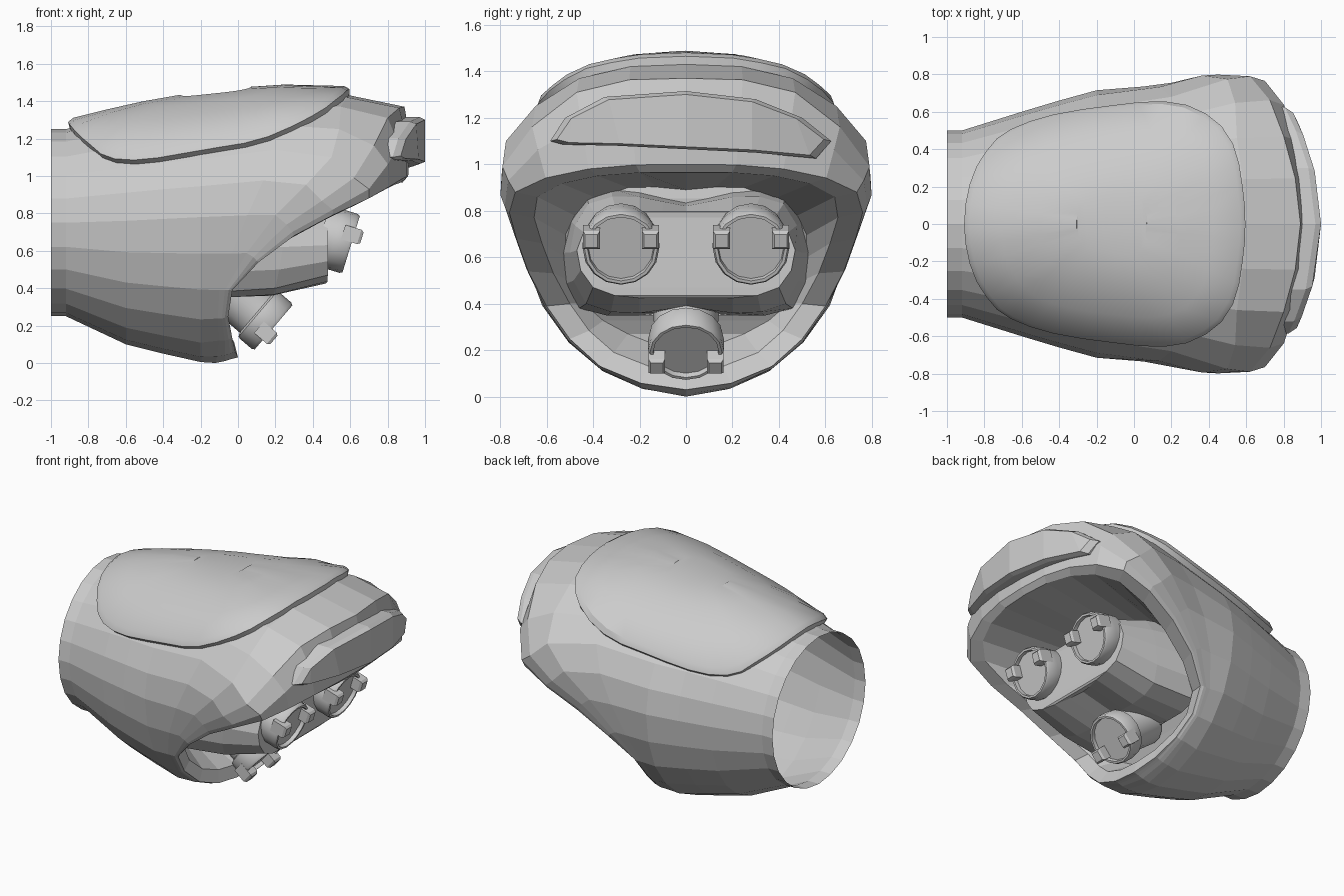
import bpy, bmesh, math
from mathutils import Vector
from mathutils.bvhtree import BVHTree

if "Cube" in bpy.data.objects:
    bpy.data.objects.remove(bpy.data.objects["Cube"])


def ring(half, steps=2):
    """Mirror half a section across y, then round it with a closed Catmull-Rom."""
    k = [Vector(p) for p in half]
    k += [Vector((p.x, -p.y, p.z)) for p in k[-2:0:-1]]
    n, out = len(k), []
    for i in range(n):
        a, b, c, d = k[i - 1], k[i], k[(i + 1) % n], k[(i + 2) % n]
        for s in range(steps):
            t = s / steps
            out.append(0.5 * (2 * b + (c - a) * t + (2 * a - 5 * b + 4 * c - d) * t * t
                              + (3 * b - a - 3 * c + d) * t ** 3))
    return out


def loft(name, rings, cap_start=False, cap_end=True, smooth=None):
    """Skin a list of equal rings; caps are ladders of quads across the ring."""
    n = len(rings[0])
    bm = bmesh.new()
    vs = [[bm.verts.new(p) for p in r] for r in rings]
    for a, b in zip(vs, vs[1:]):
        for i in range(n):
            j = (i + 1) % n
            bm.faces.new((a[i], a[j], b[j], b[i]))
    for on, r in ((cap_start, vs[0]), (cap_end, vs[-1])):
        if on:
            for i in range(n // 2):
                ids = list(dict.fromkeys([i, i + 1, n - i - 1, (n - i) % n]))
                bm.faces.new([r[q] for q in ids])
    bmesh.ops.recalc_face_normals(bm, faces=bm.faces)
    me = bpy.data.meshes.new(name)
    bm.to_mesh(me)
    bm.free()
    ob = bpy.data.objects.new(name, me)
    bpy.context.collection.objects.link(ob)
    if smooth:
        bpy.ops.object.select_all(action='DESELECT')
        ob.select_set(True)
        bpy.context.view_layer.objects.active = ob
        bpy.ops.object.shade_smooth_by_angle(angle=math.radians(smooth))
    return ob


# Rear of the shell: x, top, bottom, half width, height of widest point
rear = [(-1, 1.25, .25, .5, .75), (-.92, 1.25, .25, .5, .75),
        (-.6, 1.33, .1, .6, .76), (-.4, 1.37, .05, .66, .77),
        (-.2, 1.40, .005, .715, .78)]
shell = []
for x, top, bot, w, c in rear:
    half = []
    for i in range(7):
        a = math.pi * i / 6
        h = top - c if i < 3 else c - bot
        half.append((x, w * math.sin(a) if 0 < i < 6 else 0, c + h * math.cos(a)))
    shell.append(ring(half))

# Front of the shell, sweeping from the crown to the slanted opening
front = [
    [(.2, 0, 1.44), (.2, .41, 1.37), (.2, .68, 1.14), (.05, .735, .79), (-.1, .61, .39), (-.1, .37, .12), (-.12, 0, 0)],
    [(.6, 0, 1.43), (.55, .46, 1.37), (.5, .775, 1.10), (.2, .755, .79), (-.07, .61, .39), (-.07, .37, .12), (-.07, 0, .01)],
    [(.89, 0, 1.37), (.80, .47, 1.31), (.62, .79, .99), (.26, .75, .74), (-.05, .61, .39), (-.05, .37, .125), (-.04, 0, .02)],
    [(.92, 0, 1.2), (.86, .45, 1.17), (.70, .765, .93), (.29, .74, .70), (-.04, .605, .39), (-.04, .37, .13), (-.02, 0, .025)],
]
# Opening lip and the cavity behind it
cavity = [
    [(.91, 0, 1.0), (.87, .42, .98), (.70, .735, .88), (.3, .73, .68), (-.03, .6, .39), (-.03, .37, .13), (0, 0, .03)],
    [(.88, 0, .965), (.83, .38, .95), (.66, .64, .86), (.27, .62, .66), (-.05, .5, .40), (-.05, .31, .19), (-.02, 0, .11)],
    [(.1, 0, .89), (.1, .25, .9), (.1, .48, .78), (0, .52, .6), (-.12, .44, .4), (-.2, .25, .27), (-.2, 0, .2)],
]
shell += [ring(h) for h in front + cavity]
hood = loft("hood_shell", shell)

# Raised crown pad, projected onto the shell
bvh = BVHTree.FromPolygons([v.co for v in hood.data.vertices],
                           [p.vertices for p in hood.data.polygons])
pad_half = [(-.9, 0, 0), (-.87, .2, 0), (-.78, .37, 0), (-.65, .48, 0), (-.42, .56, 0), (-.1, .61, 0),
            (.17, .63, 0), (.39, .57, 0), (.53, .42, 0), (.58, .2, 0), (.595, 0, 0)]
outline = ring(pad_half)
mid = Vector((-.1, 0, 0))
pad = []
for s, h in ((1, -.02), (1, .035), (.96, .05), (.75, .05), (.5, .05), (.25, .05)):
    row = []
    for p in outline:
        q = mid + (p - mid) * s
        loc, nor, _, _ = bvh.ray_cast(Vector((q.x, q.y, 3)), Vector((0, 0, -1)))
        row.append(loc + nor * (h if nor.z > 0 else -h))
    pad.append(row)
loft("crown_pad", pad, smooth=30)

# Curved brow plate on the nose, slightly lopsided: y, z
brow = [(-.585, 1.1), (-.52, 1.2), (-.35, 1.29), (0, 1.315), (.3, 1.28), (.5, 1.2), (.625, 1.1),
        (.56, 1.025), (.3, 1.05), (0, 1.065), (-.3, 1.08), (-.53, 1.085)]


def brow_ring(scale, depth):
    pts = []
    for y, z in brow:
        y, z = y * (.5 + scale / 2), 1.17 + (z - 1.17) * scale
        pts.append((1 - .42 * y * y - depth, y, z))
    return pts


loft("brow_plate", [brow_ring(1, .14), brow_ring(1, .03), brow_ring(.9, 0)], cap_start=True)

# Face mask with a brow dip in the middle
mask = [
    [(.05, 0, .84), (.08, .2, .88), (.06, .43, .87), (.0, .53, .62), (-.1, .46, .38), (-.1, .2, .35), (-.1, 0, .37)],
    [(.22, 0, .82), (.28, .2, .86), (.26, .42, .83), (.24, .5, .62), (.2, .43, .40), (.18, .2, .36), (.16, 0, .39)],
    [(.41, 0, .775), (.48, .2, .80), (.48, .38, .77), (.48, .47, .63), (.48, .40, .47), (.47, .2, .425), (.41, 0, .45)],
]
loft("face_mask", [ring(h) for h in mask], cap_start=True)


def port(name, centre, normal, profile, r, clip_up):
    """Round port with a recessed face and two clips on its rim."""
    z = Vector(normal).normalized()
    x = Vector((0, 1, 0))
    y = z.cross(x)
    c = Vector(centre)
    place = lambda u, v, w: c + x * u + y * v + z * w
    rings = [[place(r * s * math.cos(math.tau * i / 16), r * s * math.sin(math.tau * i / 16), h)
              for i in range(16)] for s, h in profile]
    loft(name, rings, smooth=30)
    for side in (-1, 1):
        rows = [[place(side * .77 * r + a * k, clip_up + b * k, w)
                 for a, b in ((-.036, -.04), (.036, -.04), (.036, .04), (-.036, .04))]
                for w, k in ((-.06, 1), (.03, 1), (.045, .75))]
        loft(name + "_clip", rows, cap_start=True)


# Two eye ports and the mouth nozzle
rim = [(1, -.09), (1, -.015), (.95, 0), (.87, 0), (.85, -.025)]
for s, side in ((1, "right"), (-1, "left")):
    port("eye_port_" + side, (.605, s * .28, .635), (.956, 0, -.294), [(.93, -.17)] + rim, .165, .05)
port("mouth_nozzle", (.19, 0, .19), (.76, 0, -.65),
     [(.9, -.34), (.85, -.2), (.85, -.12), (.98, -.11)] + rim, .163, -.05)
